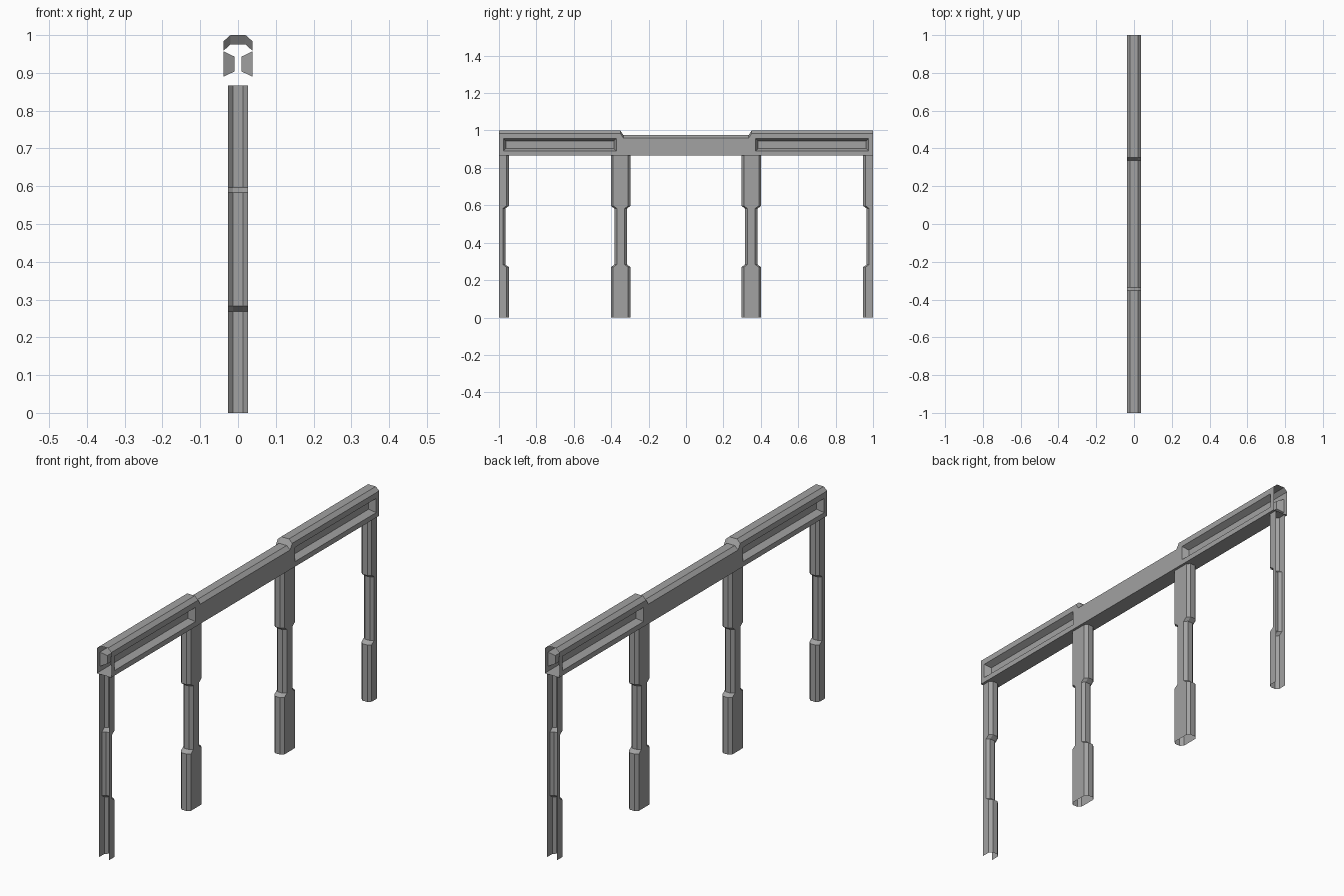
import bpy
import bmesh

cube = bpy.data.objects.get("Cube")
if cube:
    bpy.data.objects.remove(cube)

grey = bpy.data.materials.new("plain_grey")
grey.use_nodes = True
colour = (0.36, 0.36, 0.36, 1)
grey.diffuse_color = colour
grey.node_tree.nodes["Principled BSDF"].inputs["Base Color"].default_value = colour


def loft(bm, rings, closed):
    """Skin a list of equal-length point rings, leaving both ends open."""
    rows = [[bm.verts.new(p) for p in ring] for ring in rings]
    for a, b in zip(rows, rows[1:]):
        n = len(a)
        for i in range(n if closed else n - 1):
            j = (i + 1) % n
            bm.faces.new((a[i], a[j], b[j], b[i]))
    bm.normal_update()


def finish(bm, name):
    mesh = bpy.data.meshes.new(name)
    bm.to_mesh(mesh)
    bm.free()
    mesh.materials.append(grey)
    obj = bpy.data.objects.new(name, mesh)
    bpy.context.collection.objects.link(obj)


BASE = 0.866  # underside of the beam


def beam_ring(y, drop):
    half = [(0.02, 1 - drop), (0.038, 0.984 - drop),
            (0.038, 0.957), (0.038, 0.89), (0.038, BASE)]
    outline = half + [(-x, z) for x, z in reversed(half)]
    return [(x, y, z) for x, z in outline]


# Hollow beam: open ends, chamfered top, lowered middle
stations = [(1, 0), (0.977, 0), (0.372, 0), (0.351, 0), (0.335, 0.025)]
bm = bmesh.new()
loft(bm, [beam_ring(-y, d) for y, d in stations]
     + [beam_ring(y, d) for y, d in reversed(stations)], True)

# Sloped recesses on both sides of the raised end sections
panels = []
for f in bm.faces:
    c = f.calc_center_median()
    if abs(c.x) > 0.03 and 0.9 < c.z < 0.94 and 0.5 < abs(c.y) < 0.9:
        panels.append(f)
bmesh.ops.inset_individual(bm, faces=panels, thickness=0.014, depth=-0.029,
                           use_even_offset=True)
finish(bm, "beam")


# Legs: chamfered tubes with a narrower waist
LEVELS = [(0, 0.053), (0.269, 0.053), (0.283, 0.034),
          (0.583, 0.034), (0.597, 0.053), (BASE, 0.053)]


def full_ring(y, w, z):
    half = [(0.0265, w - 0.013), (0.013, w), (-0.013, w), (-0.0265, w - 0.013)]
    return [(x, y + d, z) for x, d in half] + [(-x, y - d, z) for x, d in half]


def half_ring(side, w, z):
    # Open channel whose back faces the middle of the model
    pts = [(0.0265, 0), (0.0265, w - 0.013), (0.013, w),
           (-0.013, w), (-0.0265, w - 0.013), (-0.0265, 0)]
    return [(-side * x, side * (1 - d), z) for x, d in pts]


for side, label in ((-1, "front"), (1, "back")):
    bm = bmesh.new()
    loft(bm, [full_ring(side * 0.349, w, z) for z, w in LEVELS], True)
    finish(bm, label + "_middle_leg")

    bm = bmesh.new()
    loft(bm, [half_ring(side, w, z) for z, w in LEVELS], False)
    finish(bm, label + "_end_leg")
